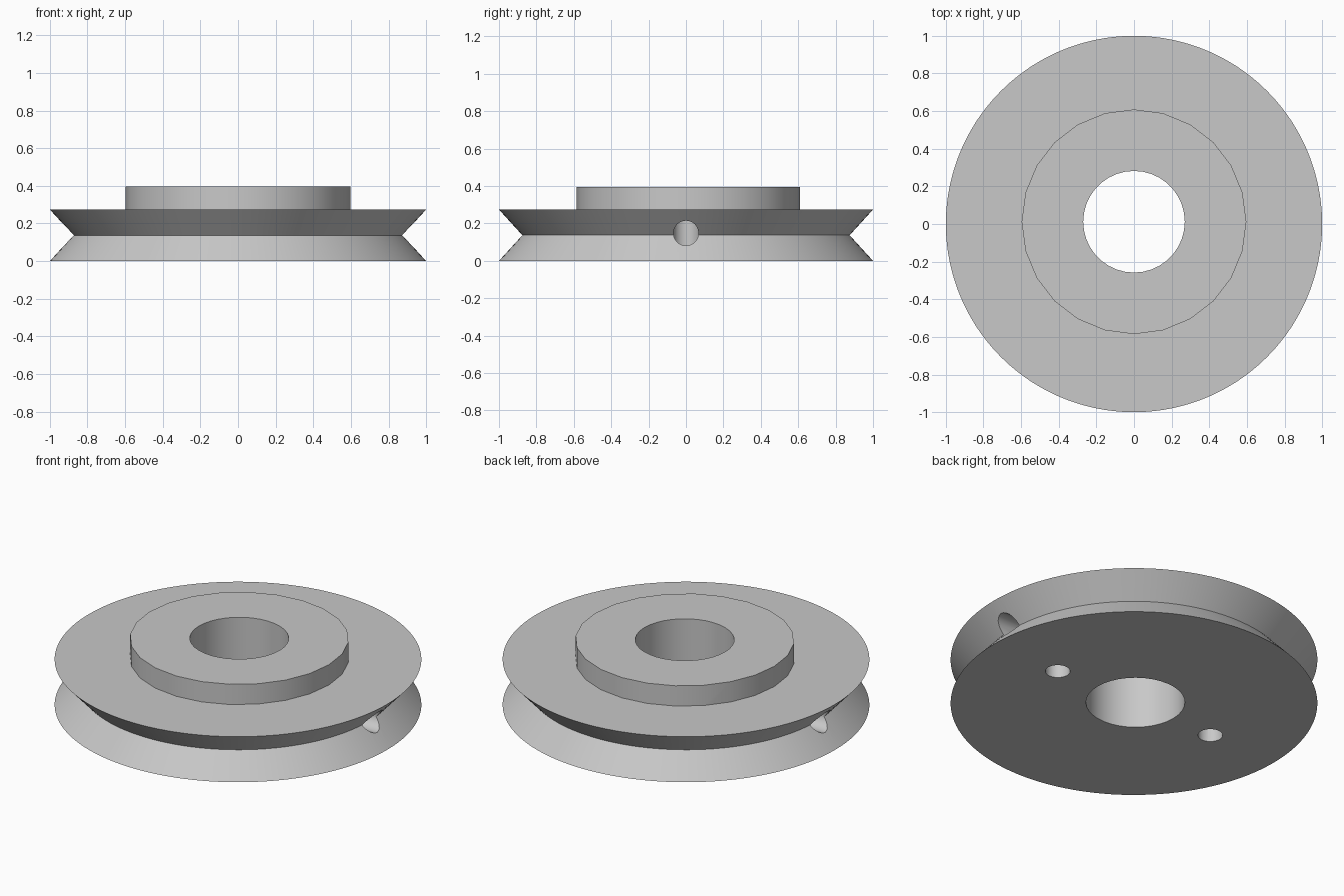
import bpy
import math

if "Cube" in bpy.data.objects:
    bpy.data.objects.remove(bpy.data.objects["Cube"], do_unlink=True)

RIM_TOP, HUB_TOP = 0.274, 0.396
BORE_Y = 0.012          # hub and bore sit slightly off the rim centre
HOLE_R, HOLE_X, HOLE_Z = 0.068, 0.543, 0.148

# Plain grey material
grey = bpy.data.materials.new("light_grey")
grey.use_nodes = True
colour = (0.58, 0.58, 0.58, 1)
grey.diffuse_color = colour
grey.node_tree.nodes["Principled BSDF"].inputs["Base Color"].default_value = colour


def lathe(name, profile, sides):
    """Closed solid turned around z from (radius, height) points."""
    verts, faces = [], []
    for r, z in profile:
        for i in range(sides):
            a = 2 * math.pi * i / sides
            verts.append((r * math.cos(a), r * math.sin(a), z))
    for k in range(len(profile) - 1):
        for i in range(sides):
            j = (i + 1) % sides
            a, b = k * sides, (k + 1) * sides
            faces.append((a + i, a + j, b + j, b + i))
    faces.append(tuple(reversed(range(sides))))
    last = (len(profile) - 1) * sides
    faces.append(tuple(range(last, last + sides)))
    mesh = bpy.data.meshes.new(name)
    mesh.from_pydata(verts, [], faces)
    mesh.materials.append(grey)
    obj = bpy.data.objects.new(name, mesh)
    bpy.context.collection.objects.link(obj)
    return obj


def combine(body, tool, operation):
    """Apply a boolean and remove the tool object."""
    bpy.context.view_layer.objects.active = body
    mod = body.modifiers.new(operation, "BOOLEAN")
    mod.operation = operation
    mod.solver = "EXACT"
    mod.object = tool
    bpy.ops.object.modifier_apply(modifier=mod.name)
    bpy.data.objects.remove(tool, do_unlink=True)


# Grooved rim
wheel = lathe("pulley_wheel",
              [(1, 0), (0.875, RIM_TOP / 2), (1, RIM_TOP)], 120)

# Raised hub
hub = lathe("hub", [(0.597, 0.24), (0.597, HUB_TOP)], 24)
hub.location.y = BORE_Y
combine(wheel, hub, "UNION")

# Central bore
bore = lathe("bore_cutter", [(0.27, -0.1), (0.27, 0.5)], 36)
bore.location.y = BORE_Y
combine(wheel, bore, "DIFFERENCE")

# Cord holes: up from the underside, then out into the groove
for side in (1, -1):
    riser = lathe("riser_cutter", [(HOLE_R, -0.1), (HOLE_R, HOLE_Z + HOLE_R + 0.004)], 24)
    riser.location.x = side * HOLE_X
    combine(wheel, riser, "DIFFERENCE")
    outlet = lathe("outlet_cutter", [(HOLE_R - 0.001, 0), (HOLE_R - 0.001, 0.6)], 24)
    outlet.location = (side * HOLE_X, 0, HOLE_Z)
    outlet.rotation_euler.y = side * math.pi / 2
    combine(wheel, outlet, "DIFFERENCE")

# Smooth curved walls, keep the machined edges crisp
bpy.ops.object.select_all(action="DESELECT")
wheel.select_set(True)
bpy.context.view_layer.objects.active = wheel
bpy.ops.object.shade_smooth_by_angle(angle=math.radians(30))
